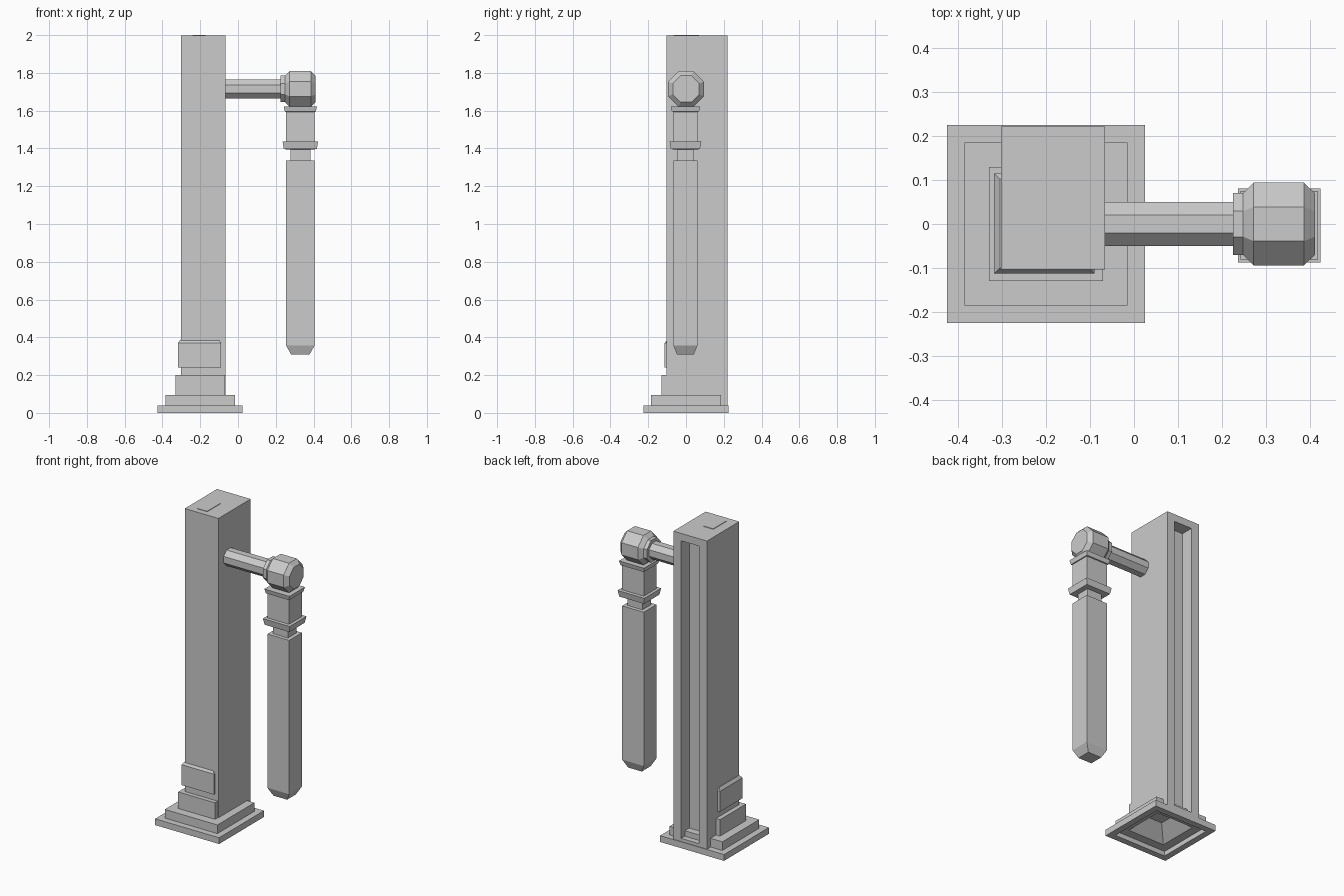
import bpy, bmesh, math

if "Cube" in bpy.data.objects:
    bpy.data.objects.remove(bpy.data.objects["Cube"])


def loft(name, sections, centre, n=4, axis='Z', caps=True):
    """Stack n-sided rings; each section is (half width, half depth, position)."""
    bm = bmesh.new()
    rings = []
    for a, b, w in sections:
        ring = []
        for i in range(n):
            t = (i + 0.5) * 2 * math.pi / n
            u = a * math.cos(t) / math.cos(math.pi / n) + centre[0]
            v = b * math.sin(t) / math.cos(math.pi / n) + centre[1]
            ring.append(bm.verts.new((u, v, w) if axis == 'Z' else (w, u, v)))
        rings.append(ring)
    for r, s in zip(rings, rings[1:]):
        for i in range(n):
            j = (i + 1) % n
            bm.faces.new((r[i], r[j], s[j], s[i]))
    if caps:
        bm.faces.new(rings[0][::-1])
        bm.faces.new(rings[-1])
    bmesh.ops.recalc_face_normals(bm, faces=bm.faces)
    mesh = bpy.data.meshes.new(name)
    bm.to_mesh(mesh)
    bm.free()
    ob = bpy.data.objects.new(name, mesh)
    bpy.context.collection.objects.link(ob)
    return ob


def box(name, x0, x1, y0, y1, z0, z1):
    hx, hy = (x1 - x0) / 2, (y1 - y0) / 2
    return loft(name, [(hx, hy, z0), (hx, hy, z1)], (x0 + hx, y0 + hy))


def cut(ob, cutter):
    mod = ob.modifiers.new("cut", 'BOOLEAN')
    mod.operation = 'DIFFERENCE'
    mod.solver = 'EXACT'
    mod.object = cutter
    cutter.hide_render = True
    cutter.hide_set(True)


# Stepped square base, hollow underneath
base_profile = [(0.05, 0.11), (0.13, 0.03), (0.185, 0.03), (0.185, 0), (0.225, 0),
                (0.225, 0.04), (0.185, 0.04), (0.185, 0.095), (0.13, 0.095),
                (0.13, 0.2), (0.01, 0.2)]
loft("stepped_base", [(r, r, z) for r, z in base_profile], (-0.2, 0))

# Tall column with a long recess in its back
column = box("column", -0.302, -0.066, -0.103, 0.221, 0.035, 1.997)
cut(column, box("recess_cutter", -0.247, -0.121, 0.14, 0.3, 0.06, 1.95))
cut(column, loft("hollow_cutter", [(0.135, 0.135, 0.03), (0.053, 0.053, 0.112)], (-0.2, 0)))
box("top_pad", -0.24, -0.171, -0.065, 0.069, 1.99, 2.0)

# Bevelled block around the column foot
loft("foot_block", [(0.114, 0.114, 0.24), (0.114, 0.114, 0.37), (0.101, 0.101, 0.388)],
     (-0.204, 0.001))

# Octagonal arm, collar and head
c = (0, 1.715)
loft("arm", [(0.05, 0.05, -0.08), (0.05, 0.05, 0.235)], c, 8, 'X')
loft("collar", [(0.07, 0.07, 0.225), (0.07, 0.07, 0.26)], c, 8, 'X')
loft("head", [(0.07, 0.07, 0.248), (0.094, 0.094, 0.272),
              (0.094, 0.094, 0.386), (0.07, 0.07, 0.411)], c, 8, 'X')

# Hanging square handle with flanges and neck
loft("handle", [(0.048, 0.044, 0.308), (0.076, 0.064, 0.358), (0.076, 0.064, 1.335),
                (0.053, 0.043, 1.336), (0.053, 0.043, 1.395),
                (0.087, 0.077, 1.396), (0.094, 0.084, 1.436),
                (0.076, 0.064, 1.437), (0.076, 0.064, 1.594),
                (0.082, 0.072, 1.595), (0.088, 0.078, 1.623)], (0.33, -0.003))
